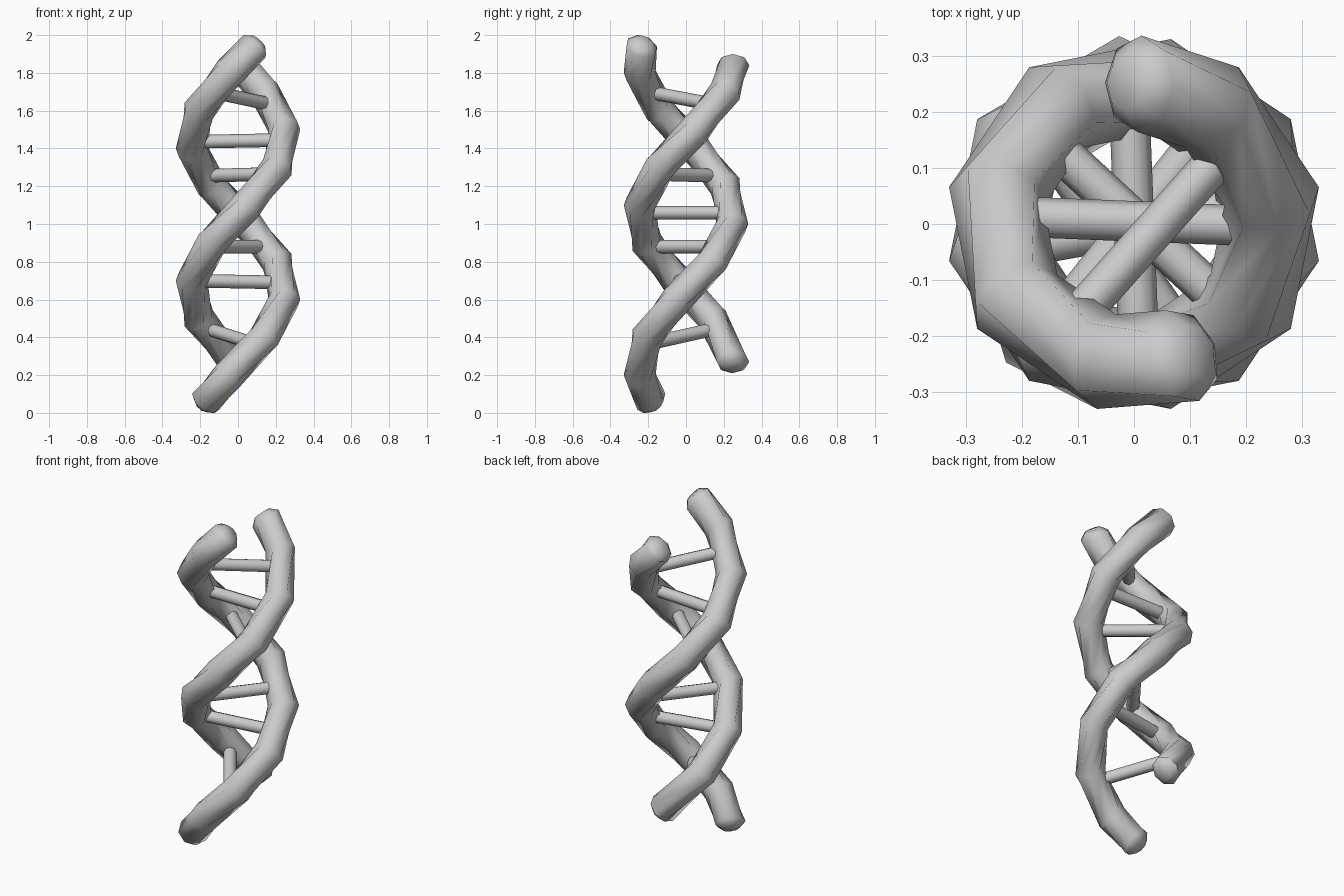
import bpy, bmesh, math
from mathutils import Vector

if "Cube" in bpy.data.objects:
    bpy.data.objects.remove(bpy.data.objects["Cube"])

R, TUBE, SIDES = 0.25, 0.086, 8


def helix(z, phase):
    # right-handed helix, 45 degrees of turn per 0.2 of height
    a = math.radians(-11.25 + (z - 0.6) * 225 + phase)
    pos = Vector((R * math.cos(a), R * math.sin(a), z))
    tan = Vector((-math.sin(a), math.cos(a), 1 / (R * math.radians(225)))).normalized()
    return pos, tan, Vector((math.cos(a), math.sin(a), 0))


def finish(name, bm, angle):
    bmesh.ops.recalc_face_normals(bm, faces=bm.faces)
    me = bpy.data.meshes.new(name)
    bm.to_mesh(me)
    bm.free()
    ob = bpy.data.objects.new(name, me)
    bpy.context.collection.objects.link(ob)
    bpy.ops.object.select_all(action='DESELECT')
    ob.select_set(True)
    bpy.context.view_layer.objects.active = ob
    bpy.ops.object.shade_smooth_by_angle(angle=math.radians(angle))


def strand(name, heights, phase):
    bm = bmesh.new()
    # (height, radius, push along the path): small rings round off both ends
    specs = [(heights[0], TUBE * 0.55, -0.035)]
    specs += [(z, TUBE, 0) for z in heights]
    specs += [(heights[-1], TUBE * 0.55, 0.035)]
    rings = []
    for z, r, push in specs:
        p, t, out = helix(z, phase)
        side = t.cross(out)
        p = p + t * push
        rings.append([bm.verts.new(p + r * (math.cos(k * math.tau / SIDES) * out
                                            + math.sin(k * math.tau / SIDES) * side))
                      for k in range(SIDES)])
    for a, b in zip(rings, rings[1:]):
        for k in range(SIDES):
            n = (k + 1) % SIDES
            bm.faces.new((a[k], a[n], b[n], b[k]))
    bm.faces.new(rings[0])
    bm.faces.new(rings[-1])
    finish(name, bm, 60)


# two opposite strands
strand("strand_long", [0.06] + [0.2 * i for i in range(1, 10)] + [1.94], 0)
strand("strand_short", [0.27] + [0.5 + 0.2 * i for i in range(7)] + [1.84], 180)

# rungs: height at the long strand, height at the short strand
RUNGS = [(0.36, 0.45), (0.69, 0.70), (0.88, 0.88), (1.06, 1.06),
         (1.255, 1.265), (1.435, 1.445), (1.70, 1.63)]
for i, (za, zb) in enumerate(RUNGS):
    a = helix(za, 0)[0]
    b = helix(zb, 180)[0]
    d = b - a
    bm = bmesh.new()
    bmesh.ops.create_cone(bm, cap_ends=True, segments=8, radius1=0.036,
                          radius2=0.036, depth=d.length - 0.12)
    bm.transform(d.to_track_quat('Z', 'Y').to_matrix().to_4x4())
    bmesh.ops.translate(bm, verts=bm.verts, vec=(a + b) / 2)
    finish(f"rung_{i + 1}", bm, 60)
